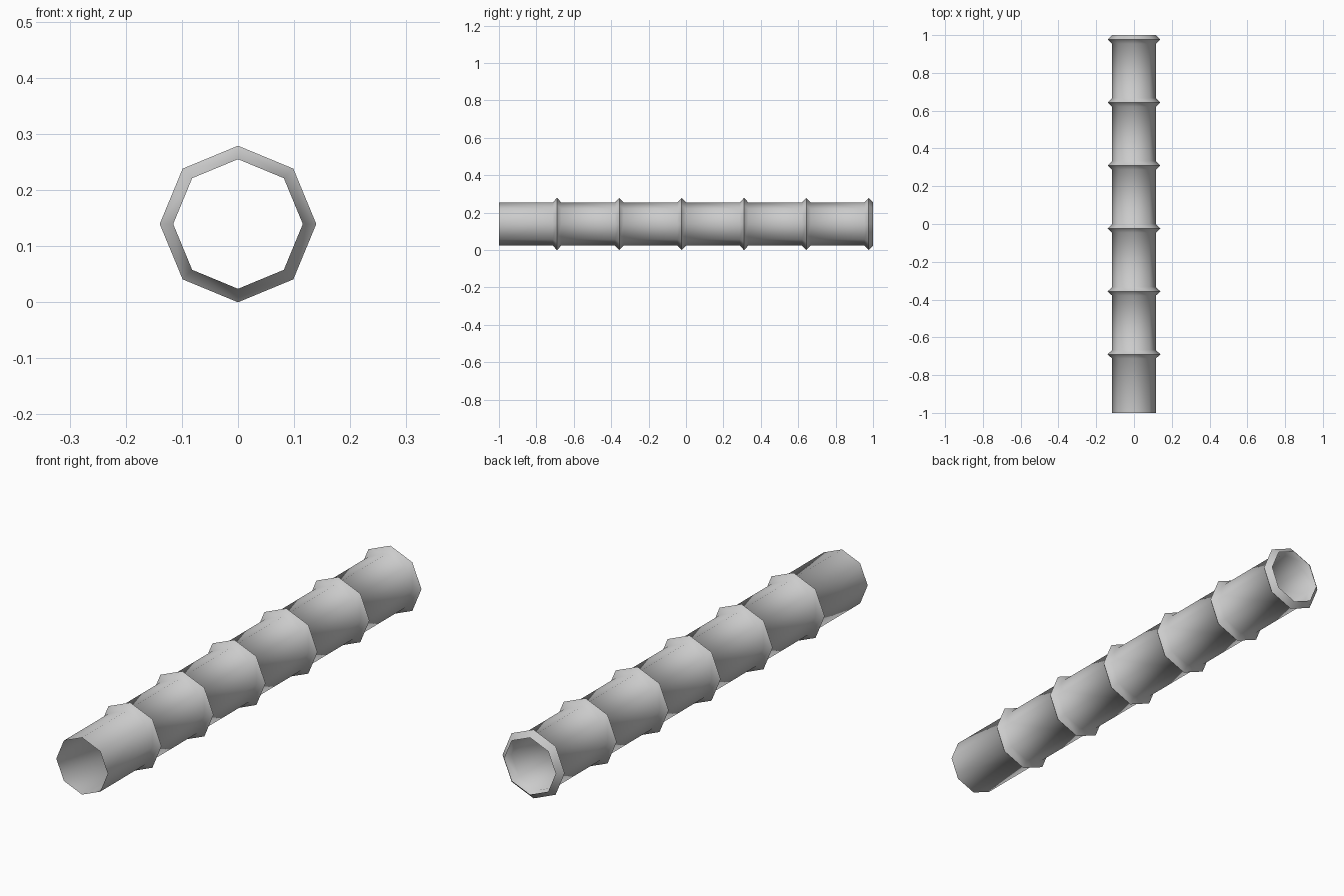
import bpy, bmesh, math

if "Cube" in bpy.data.objects:
    bpy.data.objects.remove(bpy.data.objects["Cube"])

SIDES = 8
R_TUBE, R_RIDGE = 0.1155, 0.1395
SEGMENTS = 6
LENGTH = 2.0 / SEGMENTS

# Lengthwise profile: plain tube with a pointed ridge closing each segment
profile = [(-1.0, R_TUBE)]
for i in range(SEGMENTS):
    end = -1.0 + (i + 1) * LENGTH
    profile += [(end - 0.046, R_TUBE), (end - 0.023, R_RIDGE), (end, R_TUBE)]

# Open-ended octagonal pipe skinned along the profile
bm = bmesh.new()
rings = []
for y, r in profile:
    rings.append([bm.verts.new((r * math.cos(math.tau * k / SIDES), y,
                                R_RIDGE + r * math.sin(math.tau * k / SIDES)))
                  for k in range(SIDES)])
for a, b in zip(rings, rings[1:]):
    for k in range(SIDES):
        n = (k + 1) % SIDES
        bm.faces.new((a[k], b[k], b[n], a[n]))
bmesh.ops.recalc_face_normals(bm, faces=bm.faces)
# Make sure normals point away from the pipe axis
f = next(iter(bm.faces))
c = f.calc_center_median()
if f.normal.x * c.x + f.normal.z * (c.z - R_RIDGE) < 0:
    bmesh.ops.reverse_faces(bm, faces=bm.faces)

mesh = bpy.data.meshes.new("ridged_pipe")
bm.to_mesh(mesh)
bm.free()
pipe = bpy.data.objects.new("ridged_pipe", mesh)
bpy.context.collection.objects.link(pipe)

# Smooth sides, crisp ridge crests
bpy.context.view_layer.objects.active = pipe
pipe.select_set(True)
bpy.ops.object.shade_smooth_by_angle(angle=math.radians(60))
